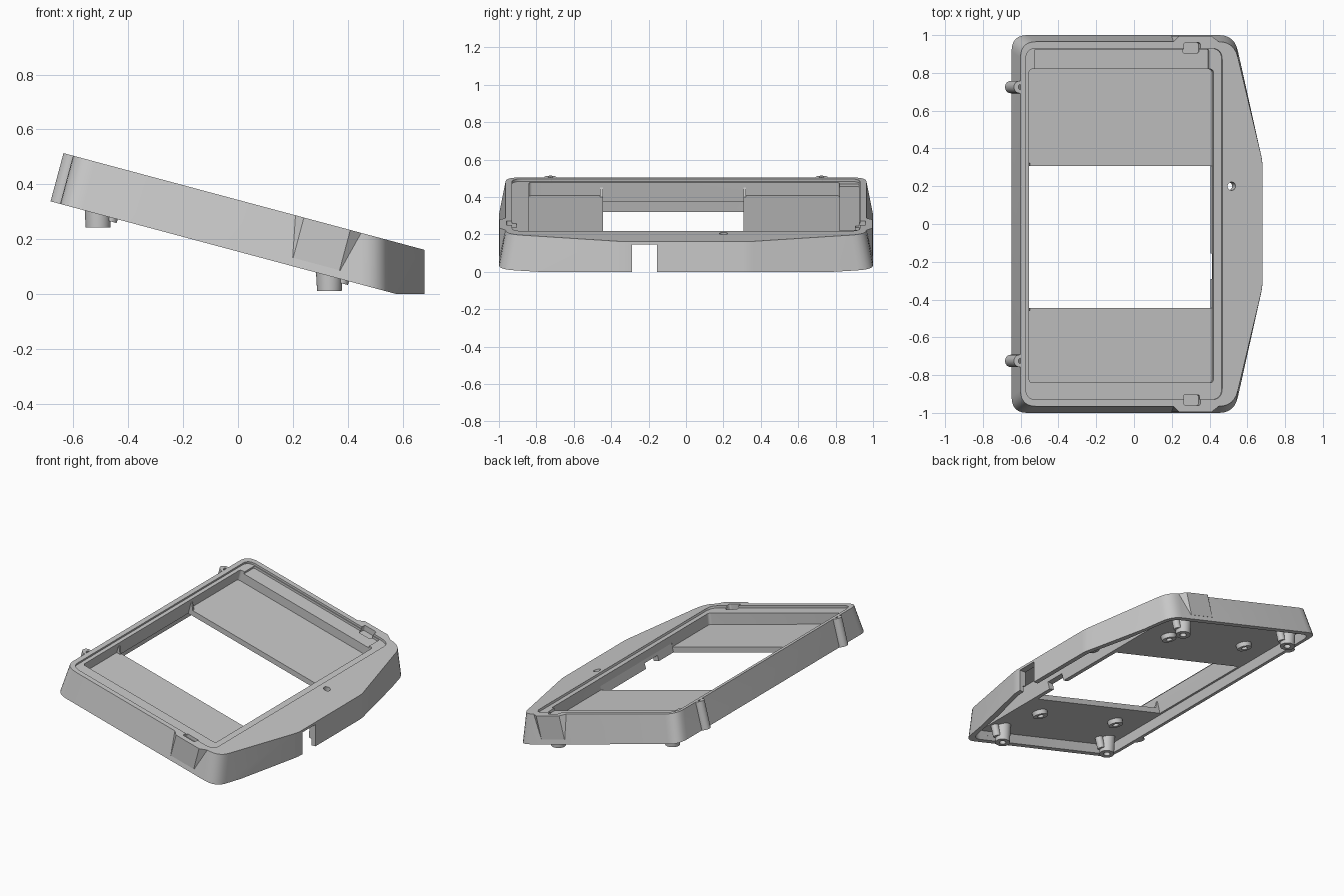
import bpy, bmesh, math
from mathutils import Matrix, Vector

if "Cube" in bpy.data.objects:
    bpy.data.objects.remove(bpy.data.objects["Cube"])

# The whole case leans 15 degrees; parts are laid out in its own flat frame
TILT = Matrix.Translation((0, 0, 0.155)) @ Matrix.Rotation(math.radians(15), 4, "Y")
HEIGHT = 0.182
FLOOR_TOP, FLOOR_BASE = 0.095, 0.06

grey = bpy.data.materials.new("grey plastic")
grey.use_nodes = True
grey.diffuse_color = (0.58, 0.58, 0.58, 1)
grey.node_tree.nodes["Principled BSDF"].inputs["Base Color"].default_value = (0.58, 0.58, 0.58, 1)


def rounded(corners, radii, steps=6):
    """Outline with every corner replaced by a curved run of points."""
    result = []
    for i, corner in enumerate(corners):
        here = Vector(corner)
        start = here + (Vector(corners[i - 1]) - here).normalized() * radii[i]
        end = here + (Vector(corners[(i + 1) % len(corners)]) - here).normalized() * radii[i]
        for k in range(steps + 1):
            t = k / steps
            result.append(start * (1 - t) ** 2 + here * 2 * t * (1 - t) + end * t * t)
    return result


def loft(name, low, high, z0, z1, matrix=TILT):
    """Solid between two outlines of equal length."""
    bm = bmesh.new()
    a = [bm.verts.new((p[0], p[1], z0)) for p in low]
    b = [bm.verts.new((p[0], p[1], z1)) for p in high]
    bm.faces.new(a)
    bm.faces.new(b)
    for i in range(len(a)):
        j = (i + 1) % len(a)
        bm.faces.new((a[i], a[j], b[j], b[i]))
    bmesh.ops.recalc_face_normals(bm, faces=bm.faces)
    bm.transform(matrix)
    mesh = bpy.data.meshes.new(name)
    bm.to_mesh(mesh)
    bm.free()
    mesh.materials.append(grey)
    obj = bpy.data.objects.new(name, mesh)
    bpy.context.collection.objects.link(obj)
    return obj


def box_outline(x0, x1, y0, y1, radius=0):
    outline = [(x0, y0), (x1, y0), (x1, y1), (x0, y1)]
    return rounded(outline, [radius] * 4) if radius else outline


def block(name, x0, x1, y0, y1, z0, z1, radius=0, matrix=TILT):
    outline = box_outline(x0, x1, y0, y1, radius)
    return loft(name, outline, outline, z0, z1, matrix)


def rod(name, x, y, z0, z1, r0, r1=None, matrix=TILT, sides=32):
    def ring(r):
        return [(x + r * math.cos(math.tau * i / sides), y + r * math.sin(math.tau * i / sides))
                for i in range(sides)]
    return loft(name, ring(r0), ring(r0 if r1 is None else r1), z0, z1, matrix)


def cut(target, *cutters):
    for cutter in cutters:
        mod = target.modifiers.new("cut", "BOOLEAN")
        mod.operation, mod.solver, mod.object = "DIFFERENCE", "EXACT", cutter
        graph = bpy.context.evaluated_depsgraph_get()
        mesh = bpy.data.meshes.new_from_object(target.evaluated_get(graph))
        target.modifiers.clear()
        target.data = mesh
        bpy.data.objects.remove(cutter)


def case_outline(back, shoulder, bow, half, radius):
    """Plan of the case: square at the back, blunt bow at the front."""
    corners = [(back, -half), (shoulder, -half), (bow, -0.335),
               (bow, 0.335), (shoulder, half), (back, half)]
    return rounded(corners, [radius, radius, 0.03, 0.03, radius, radius])


# Outer shell, hollow underneath, with the front resting flat on the ground
case = loft("case_shell",
            case_outline(-0.671, 0.55, 0.704, 1.0, 0.085),
            case_outline(-0.671, 0.50, 0.655, 0.965, 0.085), 0, HEIGHT)
cut(case,
    block("ground_trim", -1, 1, -2, 2, -1, 0, matrix=Matrix()),
    loft("underside_hollow",
         case_outline(-0.64, 0.52, 0.68, 0.968, 0.07),
         case_outline(-0.64, 0.51, 0.66, 0.96, 0.07), -0.05, FLOOR_BASE),
    loft("bow_hollow",
         [(0.44, -0.9), (0.48, -0.9), (0.65, -0.33), (0.65, 0.33), (0.48, 0.9), (0.44, 0.9)],
         [(0.44, -0.9), (0.45, -0.9), (0.615, -0.33), (0.615, 0.33), (0.45, 0.9), (0.44, 0.9)],
         0.02, 0.163),
    # Lid seat, deep tray, window and the long side recess
    block("lid_seat", -0.642, 0.435, -0.93, 0.93, 0.168, 0.3, 0.06),
    loft("tray", box_outline(-0.62, 0.402, -0.84, 0.82, 0.02),
         box_outline(-0.62, 0.385, -0.84, 0.82, 0.02), FLOOR_TOP, 0.2),
    block("window", -0.62, 0.402, -0.445, 0.308, -0.05, 0.12),
    block("side_recess", -0.59, 0.365, 0.81, 0.925, 0.153, 0.3, 0.01),
    # Cable notch through the bow and the tray front, and a screw hole
    block("cable_notch", 0.36, 0.8, -0.29, -0.155, -0.1, 0.145, matrix=Matrix()),
    rod("screw_hole", 0.486, 0.2, 0.1, 0.3, 0.022))

parts = [case]
for side, label in ((1, "left"), (-1, "right")):
    # Catch pocket, and the wall bulge that makes room for it
    y0, y1 = sorted((side * 0.905, side * 0.96))
    cut(case, block("catch_pocket", 0.225, 0.315, y0, y1, 0.145, 0.3, 0.012))
    bulge = [(0.165, side * 0.962), (0.20, side * 0.996), (0.375, side * 0.996), (0.42, side * 0.962)]
    parts.append(loft(label + "_catch_bulge", bulge, bulge, 0.03, HEIGHT))

    # Hinge barrels on the back wall
    barrel = rod(label + "_hinge_barrel", -0.674, side * 0.725, 0, 0.182, 0.033)
    cut(barrel, rod("pin_hole", -0.668, side * 0.725, 0.15, 0.3, 0.015))
    parts.append(barrel)

    # Corner gussets where the tray floor meets the back wall beside the window
    y0, y1 = (0.308, 0.322) if side > 0 else (-0.459, -0.445)
    parts.append(loft(label + "_gusset", box_outline(-0.63, -0.59, y0, y1),
                      box_outline(-0.63, -0.615, y0, y1), FLOOR_TOP - 0.01, 0.14))

    for x, base, top, end in ((-0.51, 0.243, 0.37, "back"), (0.333, 0.012, 0.14, "front")):
        # Upright mounting post with a wider root, and a small peg beside it
        name = label + "_" + end
        post = rod(name + "_post", x, side * 0.87, base, top, 0.045, 0.052, Matrix())
        cut(post, rod("post_hole", x, side * 0.87, base - 0.1, base + 0.06, 0.02, matrix=Matrix()))
        peg = rod(name + "_peg", x / 0.966 + 0.05, side * 0.87, -0.014, 0.08, 0.024)
        parts += [post, peg]

    for x, end in ((-0.395, "back"), (0.235, "front")):
        # Ring bosses under the tray floor
        boss = rod(label + "_" + end + "_boss", x, side * 0.62, 0.032, 0.07, 0.045, 0.05)
        cut(boss, rod("boss_hole", x, side * 0.62, -0.1, 0.058, 0.02))
        parts.append(boss)

# Sleeve under the screw hole
sleeve = rod("screw_sleeve", 0.486, 0.2, 0.11, 0.17, 0.04)
cut(sleeve, rod("sleeve_hole", 0.486, 0.2, 0, 0.3, 0.022))
parts.append(sleeve)

bpy.ops.object.select_all(action="DESELECT")
for obj in parts:
    obj.select_set(True)
bpy.context.view_layer.objects.active = case
bpy.ops.object.shade_smooth_by_angle(angle=math.radians(30))
